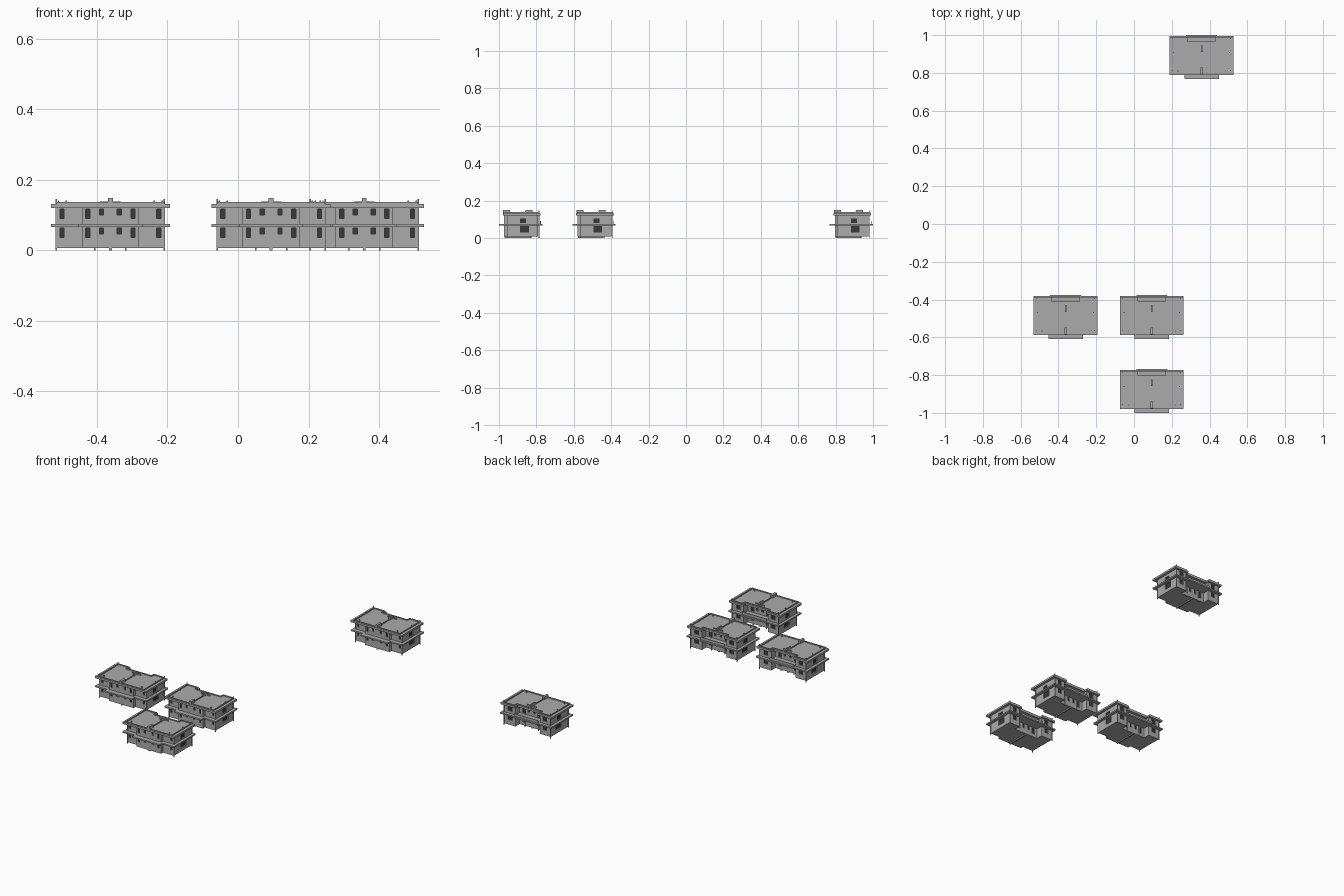
import bpy, bmesh

if "Cube" in bpy.data.objects:
    bpy.data.objects.remove(bpy.data.objects["Cube"])

# Four identical two-storey houses: (centre x, front edge y)
SITES = [(0.358, 0.768), (-0.362, -0.608), (0.094, -0.608), (0.094, -1.0)]


def material(name, v):
    m = bpy.data.materials.new(name)
    m.diffuse_color = (v, v, v, 1)
    m.use_nodes = True
    m.node_tree.nodes["Principled BSDF"].inputs["Base Color"].default_value = m.diffuse_color
    return m


stone = material("mid_grey", 0.41)
glass = material("dark_opening", 0.04)


def prism(bm, outline, z0, z1):
    """Extrude a counter-clockwise outline from z0 to z1."""
    lo = [bm.verts.new((x, y, z0)) for x, y in outline]
    hi = [bm.verts.new((x, y, z1)) for x, y in outline]
    n = len(lo)
    bm.faces.new(lo[::-1])
    bm.faces.new(hi)
    for i in range(n):
        j = (i + 1) % n
        bm.faces.new((lo[i], lo[j], hi[j], hi[i]))


def box(bm, x0, x1, y0, y1, z0, z1):
    prism(bm, [(x0, y0), (x1, y0), (x1, y1), (x0, y1)], z0, z1)


def make_mesh(name, bm, mat=stone):
    me = bpy.data.meshes.new(name)
    bm.to_mesh(me)
    bm.free()
    me.materials.append(mat)
    return me


def boxes_mesh(name, items, mat=stone):
    bm = bmesh.new()
    for b in items:
        box(bm, *b)
    return make_mesh(name, bm, mat)


def prism_mesh(name, half, z0, z1):
    """Prism whose outline is symmetric about x = 0, given its +x half."""
    bm = bmesh.new()
    prism(bm, half + [(-x, y) for x, y in reversed(half)], z0, z1)
    return make_mesh(name, bm)


parts = {}

# Slabs: intermediate canopy with balcony, and roof notched at the back
parts["floor_canopy"] = prism_mesh("floor_canopy", [
    (0.091, 0), (0.091, 0.023), (0.169, 0.023), (0.169, 0.227),
    (0.082, 0.227), (0.082, 0.232)], 0.067, 0.075)
parts["roof_slab"] = prism_mesh("roof_slab", [
    (0.169, 0.021), (0.169, 0.222),
    (0.074, 0.222), (0.074, 0.199)], 0.121, 0.132)

# Low parapet around the roof and along its centre line
T = 0.004
Z = (0.131, 0.138)
rim = [(-0.153, 0.153, 0.024, 0.024 + T, *Z), (-0.085, 0.085, 0.192, 0.192 + T, *Z),
       (-0.002, 0.002, 0.028, 0.192, *Z)]
for s in (-1, 1):
    for a, b, y0, y1 in ((0.149, 0.153, 0.028, 0.214), (0.081, 0.085, 0.196, 0.214),
                         (0.081, 0.153, 0.214, 0.218)):
        x0, x1 = sorted((s * a, s * b))
        rim.append((x0, x1, y0, y1, *Z))
parts["roof_parapet"] = boxes_mesh("roof_parapet", rim)

# Window pockets and panes: (x0, x1, y0, y1, z0, z1)
D = 0.008
BAY, WING, BACK, RECESS = 0.028, 0.046, 0.209, 0.17
holes = []
panes = []


def window_y(x, w, wall, facing, z0, z1):
    a, b = sorted((wall - facing * 0.01, wall + facing * D))
    holes.append((x - w, x + w, a, b, z0, z1))
    c, d = sorted((wall + facing * (D - 0.003), wall + facing * (D + 0.001)))
    panes.append((x - w, x + w, c, d, z0, z1))


def window_x(s, y0, y1, z0, z1):
    a, b = sorted((s * (0.153 - D), s * 0.165))
    holes.append((a, b, y0, y1, z0, z1))
    c, d = sorted((s * (0.153 - D - 0.001), s * (0.153 - D + 0.003)))
    panes.append((c, d, y0, y1, z0, z1))


for s in (-1, 1):
    for zt in (0.064, 0.118):
        window_y(s * 0.137, 0.006, WING, 1, zt - 0.027, zt)      # front wings
        window_y(s * 0.064, 0.006, BAY, 1, zt - 0.027, zt)       # front bay
        window_y(s * 0.0255, 0.006, BAY, 1, zt - 0.018, zt - 0.001)
        window_y(s * 0.115, 0.014, BACK, -1, zt - 0.028, zt)     # back wings
        window_y(s * 0.05, 0.011, RECESS, -1, zt - 0.038, zt)    # balcony doors
        window_y(s * 0.018, 0.007, RECESS, -1, zt - 0.025, zt)
    window_x(s, 0.113, 0.145, 0.081, 0.105)                      # side upper
    window_x(s, 0.113, 0.16, 0.03, 0.064)                        # side lower

# Walls: front bay, two wings, recessed back, windows cut in
walls = bpy.data.objects.new("walls_source", prism_mesh("walls_source", [
    (0.081, BAY), (0.081, WING), (0.153, WING), (0.153, BACK),
    (0.08, BACK), (0.08, RECESS)], 0.007, 0.122))
cutter = bpy.data.objects.new("window_cutter", boxes_mesh("window_cutter", holes))
for o in (walls, cutter):
    bpy.context.collection.objects.link(o)
    o.hide_render = True
mod = walls.modifiers.new("windows", 'BOOLEAN')
mod.object = cutter
mod.solver = 'EXACT'
deps = bpy.context.evaluated_depsgraph_get()
parts["walls"] = bpy.data.meshes.new_from_object(walls.evaluated_get(deps))
for o in (walls, cutter):
    bpy.data.objects.remove(o)

parts["window_panes"] = boxes_mesh("window_panes", panes, glass)

# Balcony parapet
parts["balcony_parapet"] = boxes_mesh("balcony_parapet", [
    (-0.08, 0.08, 0.22, 0.224, 0.075, 0.09)])

# Drain pipes at the corners and in the recess
pipes = []
for s in (-1, 1):
    for x, y, r, z in ((0.153, 0.214, 0.002, 0.146), (0.153, 0.044, 0.002, 0.14),
                       (0.044, 0.171, 0.002, 0.122)):
        pipes.append((s * x - r, s * x + r, y - r, y + r, 0, z))
parts["drain_pipes"] = boxes_mesh("drain_pipes", pipes)

# Chimneys and small vents on the roof
tops = [(-0.007, 0.007, 0.022, 0.06, 0.13, 0.149),
        (-0.004, 0.004, 0.142, 0.178, 0.13, 0.149),
        (-0.029, 0.029, 0.169, 0.172, 0.13, 0.139)]
for s in (-1, 1):
    for x, y in ((0.147, 0.14), (0.125, 0.042)):
        tops.append((s * x - 0.002, s * x + 0.002, y - 0.002, y + 0.002, 0.13, 0.142))
parts["roof_chimneys"] = boxes_mesh("roof_chimneys", tops)

# Foundation strip under the middle
parts["foundation"] = boxes_mesh("foundation", [(-0.004, 0.004, BAY + 0.002, 0.168, 0, 0.01)])

# Place every part at each site
for i, (px, py) in enumerate(SITES, 1):
    for name, me in parts.items():
        ob = bpy.data.objects.new(f"house_{i}_{name}", me)
        ob.location = (px, py, 0)
        bpy.context.collection.objects.link(ob)
